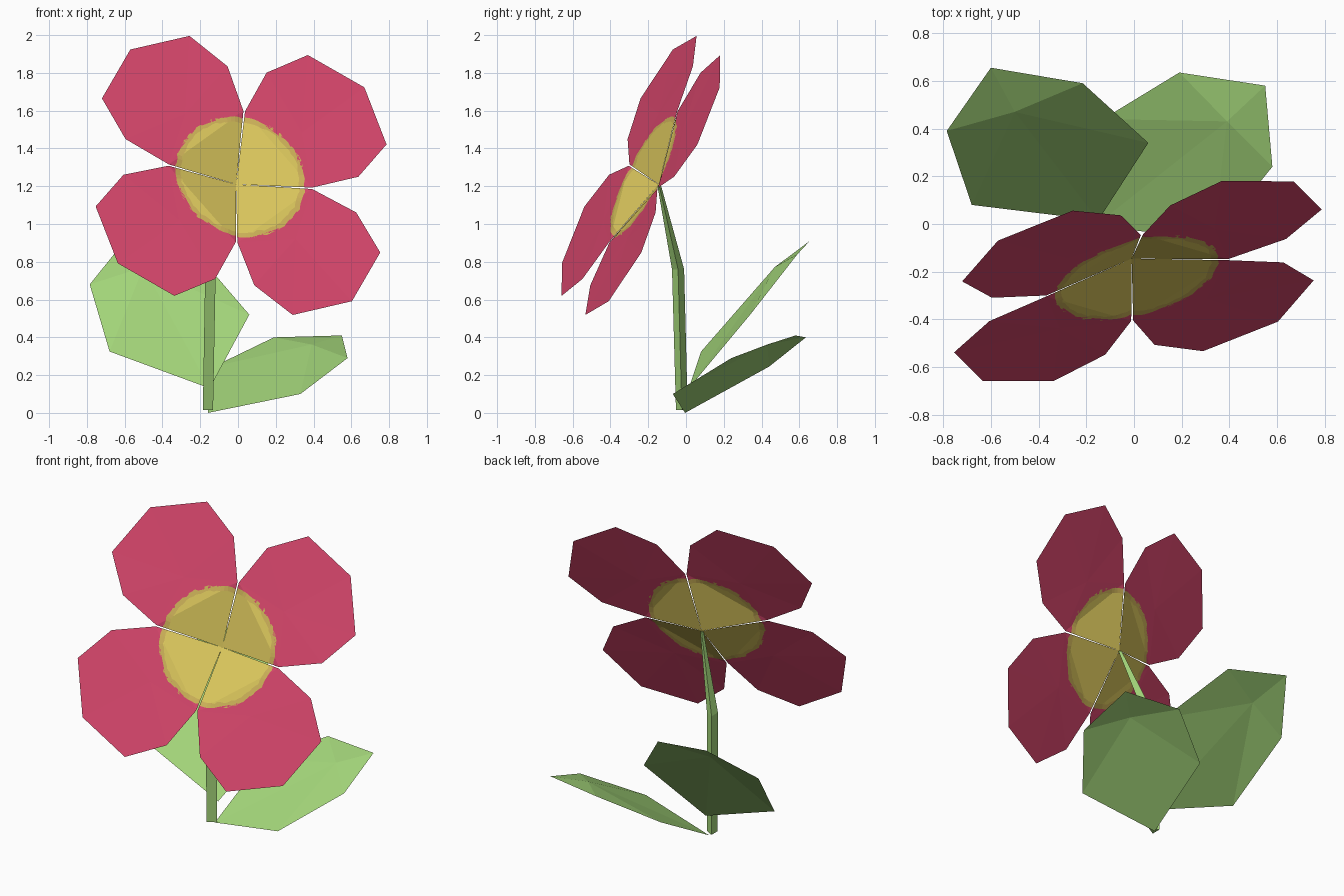
import bpy, math, random
from mathutils import Vector

if "Cube" in bpy.data.objects:
    bpy.data.objects.remove(bpy.data.objects["Cube"])

random.seed(4)


def material(name, rgb):
    m = bpy.data.materials.new(name)
    m.diffuse_color = (*rgb, 1)
    m.use_nodes = True
    m.node_tree.nodes["Principled BSDF"].inputs["Base Color"].default_value = m.diffuse_color
    return m


PINK = material("petal pink", (0.68, 0.062, 0.15))
YELLOW = material("centre yellow", (0.72, 0.58, 0.11))
GOLD = material("centre rim gold", (0.62, 0.45, 0.10))
GREEN = material("leaf green", (0.38, 0.69, 0.20))


def make(name, verts, faces, mats, idx=None):
    me = bpy.data.meshes.new(name)
    me.from_pydata([tuple(v) for v in verts], [], faces)
    for m in mats:
        me.materials.append(m)
    if idx:
        me.polygons.foreach_set("material_index", idx)
    me.update()
    ob = bpy.data.objects.new(name, me)
    bpy.context.collection.objects.link(ob)
    return ob


# Flower head frame: apex, two in-plane axes and the facing normal
APEX = Vector((-0.01, -0.145, 1.21))
U = Vector((0.722, 0.462, 0.515))
V = Vector((-0.649, 0.188, 0.737))
N = Vector((0.244, -0.866, 0.436))

# Half outline of a petal (along, across, height), mirrored about its midline
SIDE = [(0.28, 0.274, 0.093), (0.525, 0.374, 0.104), (0.778, 0.321, 0.108)]
TIP = (0.904, 0, 0.109)
MID = (0.45, 0, 0.097)
FOLD = SIDE[0][0]          # the petal bends here, steep inside, flat outside
STEPS = 24


def on_petal(r, t):
    """Point on the petal surface near the apex, at radius r and angle t."""
    a, b = r * math.cos(t), r * math.sin(t)
    if a <= FOLD:
        return (a, b, SIDE[0][2] * a / FOLD)
    k = (a - FOLD) / (MID[0] - FOLD)
    return (a, b, SIDE[0][2] + k * (MID[2] - SIDE[0][2]))


def petal(name, turn):
    lim = math.atan2(SIDE[0][1], SIDE[0][0])
    angles = [lim * (2 * i / STEPS - 1) for i in range(STEPS + 1)]
    rim = [(a, -b, c) for a, b, c in SIDE] + [TIP] + SIDE[::-1]
    pts = [(0, 0, 0), MID] + rim
    rings = []
    # fold line, then painted centre edge, then the edge of its darker rim
    jag = [random.uniform(-0.006, 0.006) for _ in angles]
    for radius in (None, 0.325, 0.354):
        rings.append(len(pts))
        for t, j in zip(angles, jag):
            fold = FOLD / math.cos(t)
            r = min(fold, 0.32) if radius is None else radius + j
            pts.append(on_petal(r, t))
    r0, r1, r2 = rings
    faces, idx = [], []
    for i in range(STEPS):
        faces += [(0, r0 + i, r0 + i + 1),
                  (r0 + i, r1 + i, r1 + i + 1, r0 + i + 1),
                  (r1 + i, r2 + i, r2 + i + 1, r1 + i + 1)]
        idx += [1, 1, 2]
    # rest of the inner petal, then the outer fan
    h = STEPS // 2
    for i in range(STEPS):
        corner = 2 if i < h else 8
        faces.append((r2 + i, corner, r2 + i + 1))
    faces += [(2, 1, r2 + h), (1, 8, r2 + h)]
    faces += [(1, i, i + 1) for i in range(2, 8)]
    idx += [0] * (STEPS + 8)
    c, s = math.cos(turn), math.sin(turn)
    world = [APEX + U * (a * c - b * s) + V * (a * s + b * c) + N * n
             for a, b, n in pts]
    make(name, world, faces, [PINK, YELLOW, GOLD], idx)


for k in range(4):
    petal(f"petal_{k + 1}", k * math.pi / 2)


# Leaves: faceted outline fanned around an inner point
def leaf(name, mid, outline):
    n = len(outline)
    make(name, [mid] + outline,
         [(0, 1 + i, 1 + (i + 1) % n) for i in range(n)], [GREEN])


leaf("left_leaf", (-0.50, 0.47, 0.772),
     [(-0.15, 0.015, 0.13), (0.06, 0.34, 0.52), (-0.215, 0.59, 0.84),
      (-0.60, 0.655, 0.91), (-0.785, 0.39, 0.68), (-0.68, 0.08, 0.325)])
leaf("right_leaf", (0.39, 0.43, 0.362),
     [(-0.16, -0.005, 0.0), (0.33, -0.07, 0.10), (0.58, 0.24, 0.29),
      (0.55, 0.58, 0.41), (0.19, 0.635, 0.40), (-0.13, 0.44, 0.245)])

# Stem: three-sided tapering rod with one bend
rings = [((-0.168, -0.022, 0.015), 0.036), ((-0.155, -0.042, 0.76), 0.037),
         ((-0.012, -0.142, 1.205), 0.011)]
verts, faces = [], []
for (x, y, z), r in rings:
    for i in range(3):
        t = math.radians(120 * i)
        verts.append((x + r * math.cos(t), y + r * math.sin(t), z))
for j in range(2):
    for i in range(3):
        a, b = j * 3 + i, j * 3 + (i + 1) % 3
        faces.append((a, b, b + 3, a + 3))
faces += [(2, 1, 0), (6, 7, 8)]
make("stem", verts, faces, [GREEN])
